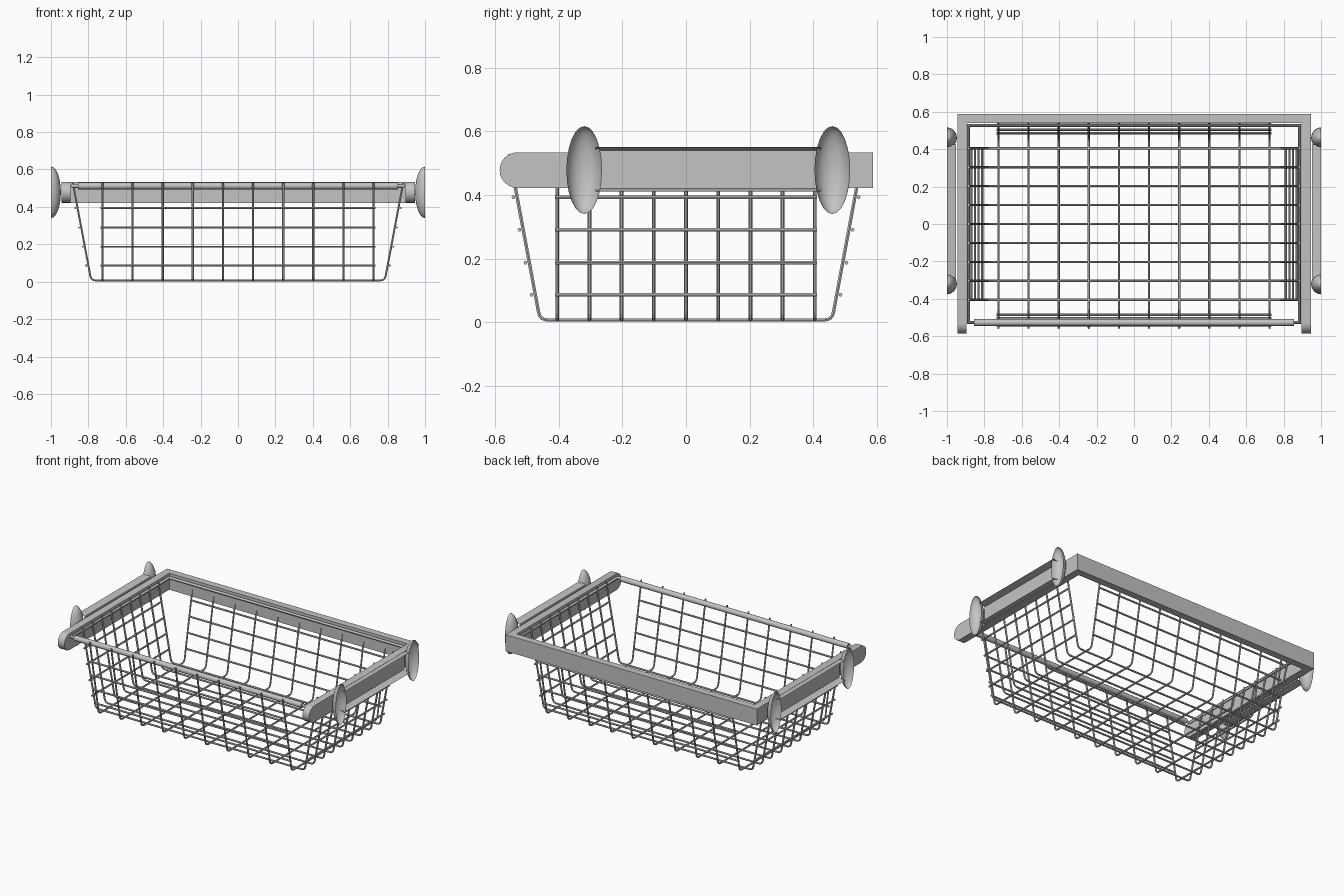
import bpy, bmesh, math
from mathutils import Vector

cube = bpy.data.objects.get("Cube")
if cube:
    bpy.data.objects.remove(cube)

steel = bpy.data.materials.new("grey_metal")
steel.use_nodes = True
steel.diffuse_color = (0.55, 0.55, 0.55, 1)
steel.node_tree.nodes["Principled BSDF"].inputs["Base Color"].default_value = (0.55, 0.55, 0.55, 1)


def finish(obj, smooth=True):
    obj.data.materials.append(steel)
    bpy.ops.object.select_all(action='DESELECT')
    obj.select_set(True)
    bpy.context.view_layer.objects.active = obj
    if obj.type == 'CURVE':
        bpy.ops.object.convert(target='MESH')
    if smooth:
        bpy.ops.object.shade_smooth_by_angle(angle=math.radians(50))
    return bpy.context.object


def from_bmesh(name, bm, smooth=True):
    bmesh.ops.recalc_face_normals(bm, faces=bm.faces)
    mesh = bpy.data.meshes.new(name)
    bm.to_mesh(mesh)
    bm.free()
    obj = bpy.data.objects.new(name, mesh)
    bpy.context.collection.objects.link(obj)
    return finish(obj, smooth)


def wires(name, paths, radius, closed=False, resolution=1):
    """Round rods swept along a list of point paths."""
    curve = bpy.data.curves.new(name, 'CURVE')
    curve.dimensions = '3D'
    curve.bevel_depth = radius
    curve.bevel_resolution = resolution
    curve.use_fill_caps = True
    for path in paths:
        spline = curve.splines.new('POLY')
        spline.points.add(len(path) - 1)
        for point, co in zip(spline.points, path):
            point.co = (*co, 1)
        spline.use_cyclic_u = closed
    obj = bpy.data.objects.new(name, curve)
    bpy.context.collection.objects.link(obj)
    return finish(obj)


def prism(name, outline, depth):
    """Extrude a closed outline along a depth vector."""
    bm = bmesh.new()
    face = bm.faces.new([bm.verts.new(p) for p in outline])
    new = bmesh.ops.extrude_face_region(bm, geom=[face])["geom"]
    bmesh.ops.translate(bm, vec=depth, verts=[v for v in new if isinstance(v, bmesh.types.BMVert)])
    return from_bmesh(name, bm)


# Basket proportions
WIRE = 0.006
TOP, FLOOR = 0.528, 0.007
TOP_X, FLOOR_X = 0.883, 0.785
TOP_Y, FLOOR_Y = 0.556, 0.459
xs = [-0.725 + i * 1.45 / 9 for i in range(10)]
ys = [-0.405 + i * 0.81 / 8 for i in range(9)]
levels = [0.086, 0.187, 0.29, 0.393]


def trough(top, floor):
    """Half-widths and heights of a U-shaped wire with rounded bends."""
    wall = Vector((top - floor, TOP - FLOOR)).normalized()
    corner = Vector((floor, FLOOR))
    start, end = corner + wall * 0.025, corner - Vector((0.025, 0))
    bend = [start.lerp(corner, t).lerp(corner.lerp(end, t), t) for t in (0, 0.25, 0.5, 0.75, 1)]
    right = [Vector((top, TOP))] + bend
    return right + [Vector((-p.x, p.y)) for p in reversed(right)]


def wall_at(top, floor, z):
    return floor + (top - floor) * (z - FLOOR) / (TOP - FLOOR) + 2 * WIRE


# Wire basket
wires("lengthwise_basket_wires", [[(p.x, y, p.y) for p in trough(TOP_X, FLOOR_X)] for y in ys], WIRE)
wires("crosswise_basket_wires", [[(x, p.x, p.y) for p in trough(TOP_Y, FLOOR_Y)] for x in xs], WIRE)
long_rows, side_rows = [], []
for z in levels:
    for s in (-1, 1):
        y = s * wall_at(TOP_Y, FLOOR_Y, z)
        x = s * wall_at(TOP_X, FLOOR_X, z)
        long_rows.append([(-0.735, y, z), (0.735, y, z)])
        side_rows.append([(x, -0.412, z), (x, 0.412, z)])
wires("front_and_back_basket_rows", long_rows, WIRE)
wires("side_basket_rows", side_rows, WIRE)

# Rim and front handle tube
RIM_X, RIM_Y, RIM_Z = 0.885, 0.527, 0.512
wires("basket_rim", [[(-RIM_X, -RIM_Y, RIM_Z), (RIM_X, -RIM_Y, RIM_Z),
                      (RIM_X, RIM_Y, RIM_Z), (-RIM_X, RIM_Y, RIM_Z)]], 0.010, True, 2)
wires("front_handle", [[(-0.855, -RIM_Y, RIM_Z), (0.855, -RIM_Y, RIM_Z)]], 0.018, False, 4)

# Sliding frame: back bar and side bars with rounded front ends
LOW, HIGH, IN, OUT = 0.422, 0.534, 0.895, 0.945
prism("back_bar", [(-OUT, 0.54, LOW), (OUT, 0.54, LOW), (OUT, 0.54, HIGH), (-OUT, 0.54, HIGH)], (0, 0.048, 0))
half = (HIGH - LOW) / 2
arc = [math.pi / 2 + math.pi * i / 12 for i in range(13)]
side = [(-0.53 + half * math.cos(a), LOW + half + half * math.sin(a)) for a in arc]
side += [(0.588, LOW), (0.588, HIGH)]

for s, label in ((1, "left"), (-1, "right")):
    prism(label + "_side_bar", [(s * IN, y, z) for y, z in side], (s * (OUT - IN), 0, 0))

    # Mounting channel, open on the outside
    bm = bmesh.new()
    section = [(1.0, 0.55), (0.953, 0.54), (0.953, 0.42), (1.0, 0.41)]
    rows = [[bm.verts.new((s * x, y, z)) for x, z in section] for y in (-0.285, 0.425)]
    for i in range(3):
        bm.faces.new((rows[0][i], rows[0][i + 1], rows[1][i + 1], rows[1][i]))
    from_bmesh(label + "_mounting_channel", bm, False)

    # Oval mounting cups, hollow toward the outside
    for y, end in ((-0.32, "front"), (0.46, "back")):
        bm = bmesh.new()
        bmesh.ops.create_uvsphere(bm, u_segments=24, v_segments=12, radius=1)
        outer = [v for v in bm.verts if v.co.x * s > 0.001]
        bmesh.ops.delete(bm, geom=outer, context='VERTS')
        for v in bm.verts:
            v.co = (s * 1.0 + v.co.x * 0.053, y + v.co.y * 0.056, 0.478 + v.co.z * 0.138)
        from_bmesh(label + "_" + end + "_mounting_cup", bm)
